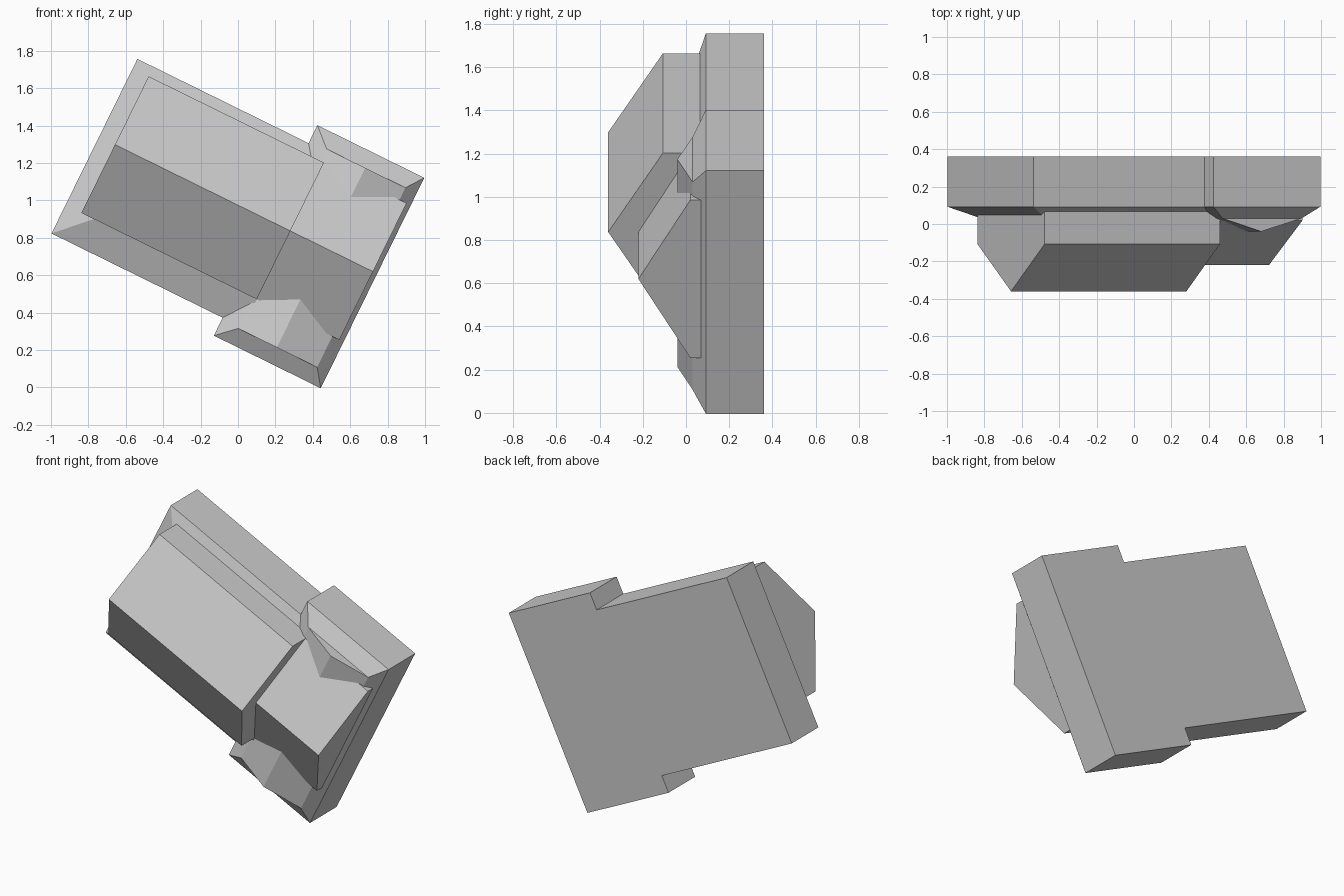
import bpy, bmesh, math

if "Cube" in bpy.data.objects:
    bpy.data.objects.remove(bpy.data.objects["Cube"])

# Local frame: x along the body, z across it, y is depth (front is -y).
TILT = math.radians(26.2)
ORIGIN = (-0.7675, 0, 1.29)


def loft(name, loops):
    """Bridge equal-length point loops and cap both ends."""
    bm = bmesh.new()
    rings = [[bm.verts.new(p) for p in loop] for loop in loops]
    n = len(rings[0])
    for a, b in zip(rings, rings[1:]):
        for i in range(n):
            j = (i + 1) % n
            bm.faces.new((a[i], a[j], b[j], b[i]))
    bm.faces.new(rings[0])
    bm.faces.new(rings[-1])
    bmesh.ops.recalc_face_normals(bm, faces=bm.faces)
    mesh = bpy.data.meshes.new(name)
    bm.to_mesh(mesh)
    bm.free()
    ob = bpy.data.objects.new(name, mesh)
    ob.location = ORIGIN
    ob.rotation_euler = (0, TILT, 0)
    bpy.context.collection.objects.link(ob)
    return ob


def rect(x0, x1, half, y):
    return [(x0, y, -half), (x1, y, -half), (x1, y, half), (x0, y, half)]


def ridge_block(name, x0, x1, peak, eave, base):
    """House-shaped bar running along x, its ridge facing the front."""
    mid, half = 0.056, 0.407
    prof = [(base, mid - half), (eave, mid - half), (peak, mid),
            (eave, mid + half), (base, mid + half)]
    return loft(name, [[(x, y, z) for y, z in prof] for x in (x0, x1)])


# Back plate: T-shaped outline
half_outline = [(0, 0.52), (1.02, 0.52), (1.02, 0.627), (1.657, 0.627)]
outline = half_outline + [(x, -z) for x, z in reversed(half_outline)]
loft("back_plate", [[(x, y, z) for x, z in outline] for y in (0.36, 0.092)])

# Bevelled front of the narrow and wide parts
loft("narrow_bevel", [rect(0, 1.14, 0.52, 0.092), rect(0.2, 1.14, 0.32, 0.0)])
loft("wide_bevel", [rect(1.02, 1.657, 0.627, 0.092), rect(1.12, 1.59, 0.535, 0.03)])

# Low cross ridge on the wide part
gable = [(1.12, 0.03), (1.35, -0.04), (1.59, 0.03)]
loft("cross_ridge", [[(x, y, z) for x, y in gable] for z in (-0.535, 0.535)])

# Large and small ridged blocks
ridge_block("large_block", 0.095, 1.14, -0.36, -0.107, 0.12)
ridge_block("small_block", 1.1, 1.632, -0.22, 0.02, 0.12)
